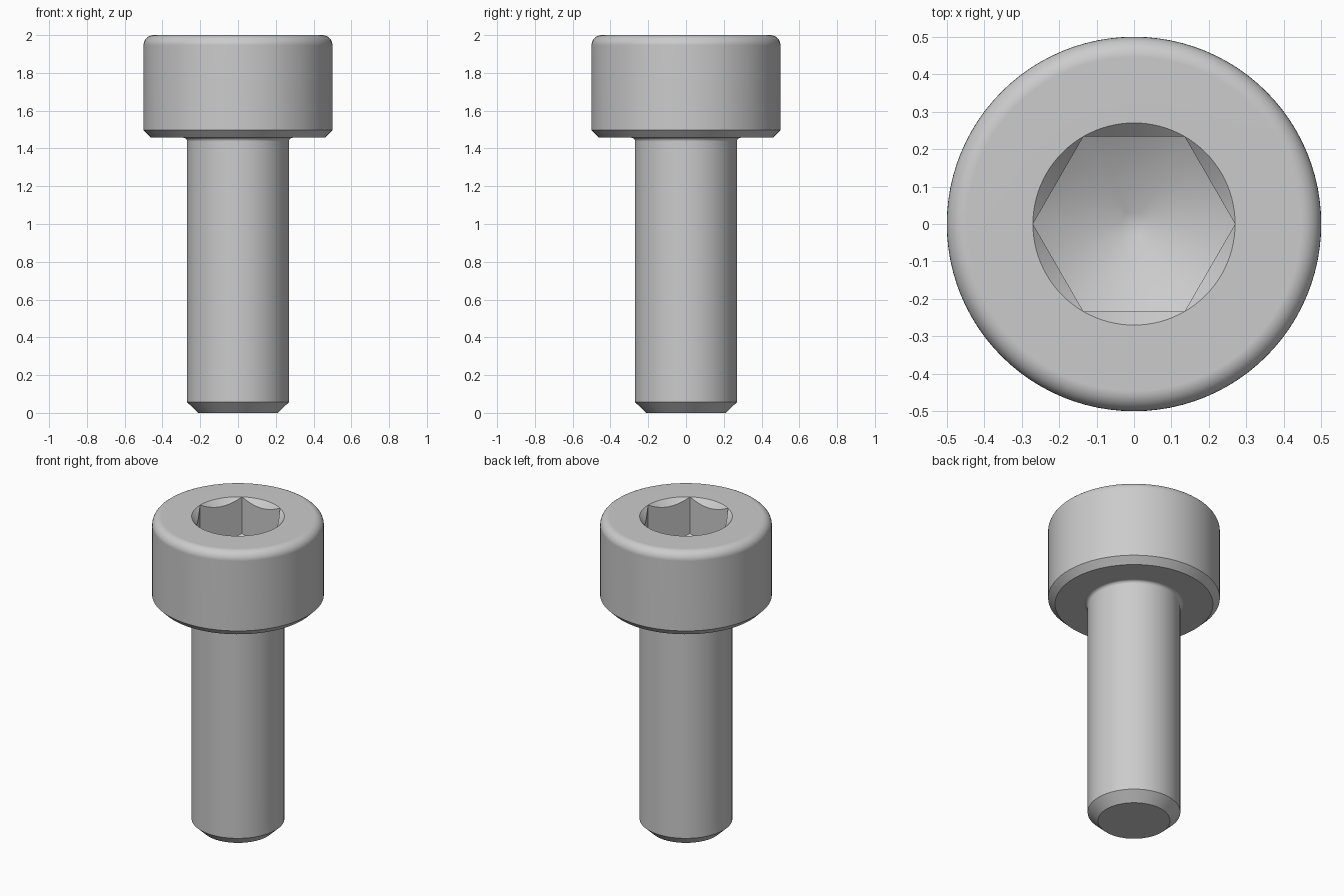
import bpy
import bmesh
import math

cube = bpy.data.objects.get("Cube")
if cube:
    bpy.data.objects.remove(cube)

SEGMENTS = 96
SHANK_R, HEAD_R, SOCKET_R = 0.27, 0.5, 0.27
HEAD_Z, TOP_Z = 1.457, 2.0
EDGE_R, FILLET_R = 0.054, 0.02
FLOOR_Z, TIP_R = 1.764, 0.035
FLOOR_SLOPE = math.tan(math.radians(30))


def hex_radius(angle):
    """Distance from the axis to the hexagon wall, corners on the x axis."""
    sector = math.pi / 3
    return SOCKET_R * math.cos(sector / 2) / math.cos(angle % sector - sector / 2)


def circle(radius, z):
    return lambda angle: (radius, z)


def arc(cr, cz, radius, start, end, steps):
    """Rings along a rounded edge, angles in degrees in the r-z plane."""
    rings = []
    for i in range(steps + 1):
        t = math.radians(start + (end - start) * i / steps)
        rings.append(circle(cr + radius * math.cos(t), cz + radius * math.sin(t)))
    return rings


def chamfer_edge(angle):
    r = hex_radius(angle)
    return r, TOP_Z - (SOCKET_R - r)


def floor_edge(angle):
    r = hex_radius(angle)
    return r, FLOOR_Z - (SOCKET_R - r) * FLOOR_SLOPE


# Shank with chamfered end and a fillet under the head
shank = [circle(0.21, 0), circle(SHANK_R, 0.057)]
shank += arc(SHANK_R + FILLET_R, HEAD_Z - FILLET_R, FILLET_R, 180, 90, 5)

# Head with chamfered lower edge and rounded top edge
head = [circle(0.46, HEAD_Z), circle(HEAD_R, HEAD_Z + 0.04)]
head += arc(HEAD_R - EDGE_R, TOP_Z - EDGE_R, EDGE_R, 0, 90, 8)

# Hexagonal socket with countersunk mouth and conical floor
tip_z = FLOOR_Z - (SOCKET_R - TIP_R) * FLOOR_SLOPE
socket = [circle(SOCKET_R, TOP_Z), chamfer_edge, floor_edge, circle(TIP_R, tip_z)]

# Sweep all rings into one closed skin
bm = bmesh.new()
loops = []
for ring in shank + head + socket:
    loop = []
    for i in range(SEGMENTS):
        a = math.tau * i / SEGMENTS
        r, z = ring(a)
        loop.append(bm.verts.new((r * math.cos(a), r * math.sin(a), z)))
    loops.append(loop)
for low, high in zip(loops, loops[1:]):
    for i in range(SEGMENTS):
        j = (i + 1) % SEGMENTS
        bm.faces.new((low[i], low[j], high[j], high[i]))
bm.faces.new(loops[0][::-1])
bm.faces.new(loops[-1])
bmesh.ops.remove_doubles(bm, verts=bm.verts, dist=1e-5)
bmesh.ops.recalc_face_normals(bm, faces=bm.faces)

mesh = bpy.data.meshes.new("socket_head_screw")
bm.to_mesh(mesh)
bm.free()
screw = bpy.data.objects.new("socket_head_screw", mesh)
bpy.context.collection.objects.link(screw)

# Plain grey steel
steel = bpy.data.materials.new("grey_steel")
steel.use_nodes = True
colour = (0.6, 0.6, 0.6, 1)
steel.diffuse_color = colour
steel.node_tree.nodes["Principled BSDF"].inputs["Base Color"].default_value = colour
mesh.materials.append(steel)

# Smooth round surfaces, crisp chamfers and flats
bpy.ops.object.select_all(action="DESELECT")
screw.select_set(True)
bpy.context.view_layer.objects.active = screw
bpy.ops.object.shade_smooth_by_angle(angle=math.radians(35))
weighted = screw.modifiers.new("flat_normals", "WEIGHTED_NORMAL")
weighted.keep_sharp = True
